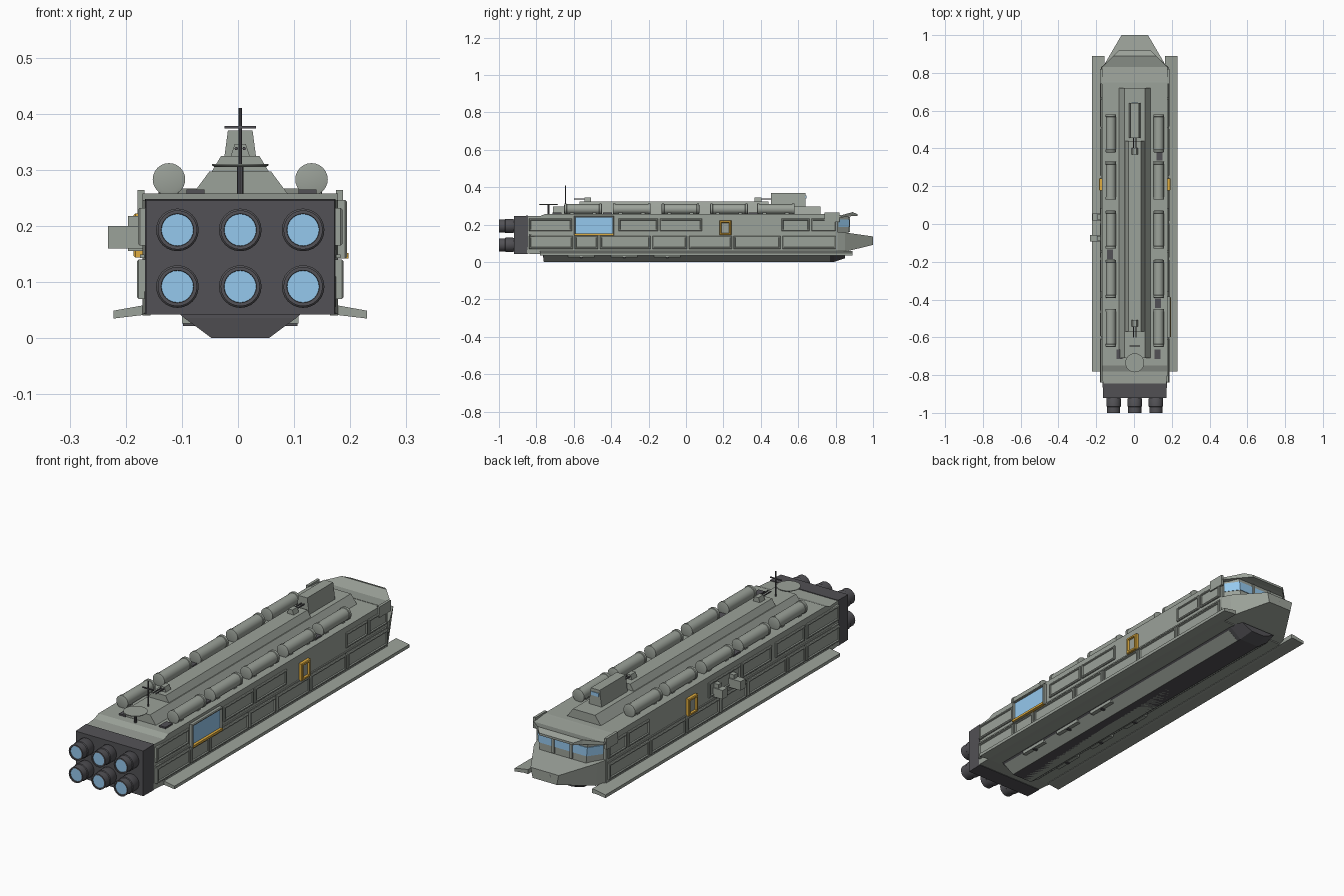
import bpy, bmesh, math
from mathutils import Matrix, Vector

CX = 0.004  # centre line: the left equipment boxes shift the hull slightly


def material(name, rgb):
    m = bpy.data.materials.new(name)
    m.diffuse_color = (*rgb, 1)
    return m


HULL = material("hull_grey_green", (0.33, 0.36, 0.32))
DARK = material("dark_metal", (0.085, 0.083, 0.092))
BLUE = material("blue_glass", (0.30, 0.58, 0.85))
ORANGE = material("orange_trim", (0.75, 0.42, 0.05))


def finish(name, bm, mat, smooth=False):
    bmesh.ops.recalc_face_normals(bm, faces=bm.faces)
    me = bpy.data.meshes.new(name)
    bm.to_mesh(me)
    bm.free()
    me.materials.append(mat)
    ob = bpy.data.objects.new(name, me)
    ob.location.x = CX
    bpy.context.collection.objects.link(ob)
    if smooth:
        bpy.context.view_layer.objects.active = ob
        ob.select_set(True)
        bpy.ops.object.shade_smooth_by_angle(angle=math.radians(35))
        ob.select_set(False)
    return ob


def skin(name, rings, mat=HULL, smooth=False):
    """Join equal-length rings of points and cap both ends."""
    bm = bmesh.new()
    vs = [[bm.verts.new(p) for p in r] for r in rings]
    n = len(vs[0])
    for a, b in zip(vs, vs[1:]):
        for i in range(n):
            bm.faces.new((a[i], a[(i + 1) % n], b[(i + 1) % n], b[i]))
    bm.faces.new(vs[0])
    bm.faces.new(vs[-1])
    return finish(name, bm, mat, smooth)


def loft(name, sections, mat=HULL):
    """Sections along y: (y, half width low, z low, half width high, z high)."""
    return skin(name, [[(-a, y, z0), (a, y, z0), (b, y, z1), (-b, y, z1)]
                       for y, a, z0, b, z1 in sections], mat)


def box(name, lo, hi, mat=HULL):
    lo, hi = Vector(lo), Vector(hi)
    bm = bmesh.new()
    bmesh.ops.create_cube(bm, size=1, matrix=Matrix.Translation((lo + hi) / 2)
                          @ Matrix.Diagonal((*(hi - lo), 1)))
    return finish(name, bm, mat)


def lathe(name, profile, x, y, z, axis="Y", mat=HULL, n=24):
    """Profile of (radius, offset along axis)."""
    rings = []
    for r, t in profile:
        ring = []
        for i in range(n):
            a = 2 * math.pi * i / n
            u, v = r * math.cos(a), r * math.sin(a)
            ring.append((x + u, y + t, z + v) if axis == "Y" else (x + u, y + v, z + t))
        rings.append(ring)
    return skin(name, rings, mat, True)


def panel(name, s, y0, y1, z0, z1, out=0.182, mat=HULL, rim=0.008, depth=-0.005):
    """Raised side plate with chamfered edges and a recessed centre."""
    bm = bmesh.new()
    rings = []
    for x, g in ((0.168, 0), (out - 0.003, 0), (out, 0.003), (out, rim), (out + depth, rim + 0.002)):
        rings.append([(s * x, y0 + g, z0 + g), (s * x, y1 - g, z0 + g),
                      (s * x, y1 - g, z1 - g), (s * x, y0 + g, z1 - g)])
    bm.free()
    return skin(name, rings, mat)


# Main hull with a small step at the tail
loft("main_hull", [(-0.85, 0.170, 0.045, 0.168, 0.245), (-0.78, 0.174, 0.042, 0.174, 0.246),
                   (-0.75, 0.174, 0.042, 0.174, 0.258), (0.75, 0.174, 0.042, 0.174, 0.258),
                   (0.81, 0.174, 0.042, 0.172, 0.250)])

# Nose, sensor at its tip, cockpit and visor
loft("nose", [(0.80, 0.174, 0.045, 0.174, 0.162), (0.85, 0.150, 0.055, 0.158, 0.158),
              (1.0, 0.060, 0.092, 0.070, 0.137)])
box("nose_sensor", (-0.032, 0.98, 0.101), (0.032, 1.0, 0.129), DARK)
loft("cockpit", [(0.80, 0.168, 0.15, 0.168, 0.25), (0.87, 0.115, 0.15, 0.125, 0.25)])
loft("cockpit_glass", [(0.815, 0.162, 0.188, 0.164, 0.228), (0.873, 0.120, 0.188, 0.124, 0.228)], BLUE)
for s in (-1, 1):
    box("windscreen_pillar", (s * 0.045 - 0.006, 0.85, 0.16), (s * 0.045 + 0.006, 0.878, 0.24))
loft("visor", [(0.76, 0.180, 0.244, 0.180, 0.258), (0.83, 0.178, 0.238, 0.174, 0.250),
               (0.89, 0.110, 0.246, 0.112, 0.267), (0.918, 0.085, 0.246, 0.085, 0.256)])
for s in (-1, 1):
    box("visor_cheek", (s * 0.177 - 0.006, 0.74, 0.215), (s * 0.177 + 0.006, 0.82, 0.264))

# Keel and its rails
loft("keel", [(-0.765, 0.100, 0.036, 0.11, 0.045), (-0.76, 0.05, 0.0, 0.11, 0.045),
              (0.79, 0.05, 0.0, 0.11, 0.045), (0.85, 0.035, 0.02, 0.09, 0.045)], DARK)
loft("keel_plate", [(-0.76, 0.051, 0.0, 0.099, 0.036), (0.77, 0.051, 0.0, 0.099, 0.036)])
for s in (-1, 1):
    for y in (-0.56, -0.33, -0.10):
        box("keel_rail", (s * 0.092 - 0.012, y - 0.07, 0.026), (s * 0.092 + 0.012, y + 0.07, 0.044))
        box("keel_clamp", (s * 0.088 - 0.014, y - 0.006, 0.022), (s * 0.088 + 0.014, y + 0.006, 0.028), DARK)

# Long side skids
for s in (-1, 1):
    prof = ((0.160, 0.040), (0.176, 0.041), (0.226, 0.035), (0.226, 0.049), (0.176, 0.058), (0.160, 0.060))
    skin("side_skid", [[(s * x, y, z) for x, z in prof] for y in (-0.78, 0.89)])

# Side plates, doors, loading window
lower = [(-0.84, -0.605), (-0.595, -0.47), (-0.46, -0.19), (-0.18, 0.005),
         (0.015, 0.245), (0.255, 0.505), (0.515, 0.80)]
upper = [(-0.84, -0.61), (-0.36, -0.15), (-0.14, 0.085), (0.51, 0.66), (0.67, 0.80)]
for s in (-1, 1):
    for y0, y1 in lower:
        panel("lower_side_panel", s, y0, y1, 0.070, 0.140, 0.184)
    for y0, y1 in upper + ([(-0.595, -0.39)] if s < 0 else []):
        panel("upper_side_panel", s, y0, y1, 0.165, 0.232)
    panel("door_frame", s, 0.178, 0.242, 0.144, 0.222, 0.190, ORANGE, 0.010, -0.010)
    box("door_leaf", (s * 0.178 - 0.004, 0.190, 0.156), (s * 0.178 + 0.004, 0.230, 0.210))
    box("side_ledge", (s * 0.175 - 0.004, -0.84, 0.143), (s * 0.175 + 0.004, 0.80, 0.149))
panel("window_frame", 1, -0.60, -0.385, 0.142, 0.246, 0.190, HULL, 0.007, -0.012)
box("side_window", (0.174, -0.592, 0.152), (0.181, -0.393, 0.238), BLUE)
box("window_sill", (0.174, -0.597, 0.142), (0.193, -0.388, 0.152), ORANGE)

# Equipment boxes on the left side
for y in (-0.075, 0.037):
    box("equipment_box", (-0.225 if y > 0 else -0.236, y - 0.018, 0.160), (-0.170, y + 0.018, 0.200))
    box("equipment_mount", (-0.200, y - 0.012, 0.155), (-0.170, y + 0.012, 0.218))

# Raised spine in two steps
loft("spine_base", [(-0.71, 0.09, 0.25, 0.055, 0.297), (0.72, 0.09, 0.25, 0.055, 0.297)])
loft("spine_top", [(-0.57, 0.052, 0.295, 0.034, 0.325), (0.44, 0.052, 0.295, 0.034, 0.325)])

# Bridge tower
loft("tower", [(0.455, 0.032, 0.295, 0.022, 0.370), (0.64, 0.032, 0.295, 0.022, 0.370)])
box("tower_window", (-0.018, 0.632, 0.340), (0.018, 0.643, 0.356), BLUE)

# Small twin-barrel turrets
for y, d in ((0.385, 1), (-0.525, -1)):
    loft("turret", [(y - 0.018, 0.017, 0.324, 0.010, 0.346), (y + 0.018, 0.017, 0.324, 0.010, 0.346)])
    for s in (-1, 1):
        lathe("turret_barrel", [(0.003, 0), (0.003, d * 0.075)], s * 0.007, y, 0.338, mat=DARK, n=8)

# Roof canisters with end bands and mounting blocks
can = [(0.022, -0.101), (0.029, -0.099), (0.029, -0.088), (0.0265, -0.086)]
can += [(r, -t) for r, t in reversed(can)]
for s in (-1, 1):
    for y in (-0.55, -0.29, -0.03, 0.23, 0.48):
        lathe("roof_canister", can, s * 0.127, y, 0.283)
        for d in (-0.06, 0.06):
            box("canister_cradle", (s * 0.127 - 0.018, y + d - 0.01, 0.252), (s * 0.127 + 0.018, y + d + 0.01, 0.268))
for x, y in ((0.12, -0.69), (0.122, -0.42), (0.130, 0.36), (-0.13, -0.16), (-0.08, -0.69)):
    box("roof_vent", (x - 0.016, y - 0.025, 0.25), (x + 0.016, y + 0.025, 0.265), DARK)

# Dish and antenna mast
lathe("dish", [(0.046, 0), (0.050, 0.003), (0.050, 0.005)], 0, -0.735, 0.305, "Z")
lathe("dish_post", [(0.006, 0), (0.006, 0.06)], 0, -0.735, 0.247, "Z", DARK, 8)
lathe("antenna_mast", [(0.003, 0), (0.003, 0.12)], 0, -0.645, 0.290, "Z", DARK, 8)
box("antenna_crossbar", (-0.028, -0.648, 0.374), (0.028, -0.642, 0.378), DARK)

# Engine block and six thrusters
loft("engine_block", [(-0.92, 0.168, 0.042, 0.168, 0.245), (-0.845, 0.170, 0.042, 0.170, 0.248)], DARK)
noz = [(0.032, 0.085), (0.038, 0.075), (0.038, 0.035), (0.035, 0.032), (0.035, 0.0),
       (0.029, 0.0), (0.027, 0.012)]
for x in (-0.112, 0, 0.112):
    for z in (0.092, 0.193):
        lathe("thruster", noz, x, -1.0, z, mat=DARK)
        lathe("thruster_glow", [(0.0285, 0.004), (0.027, 0.014)], x, -1.0, z, mat=BLUE)
